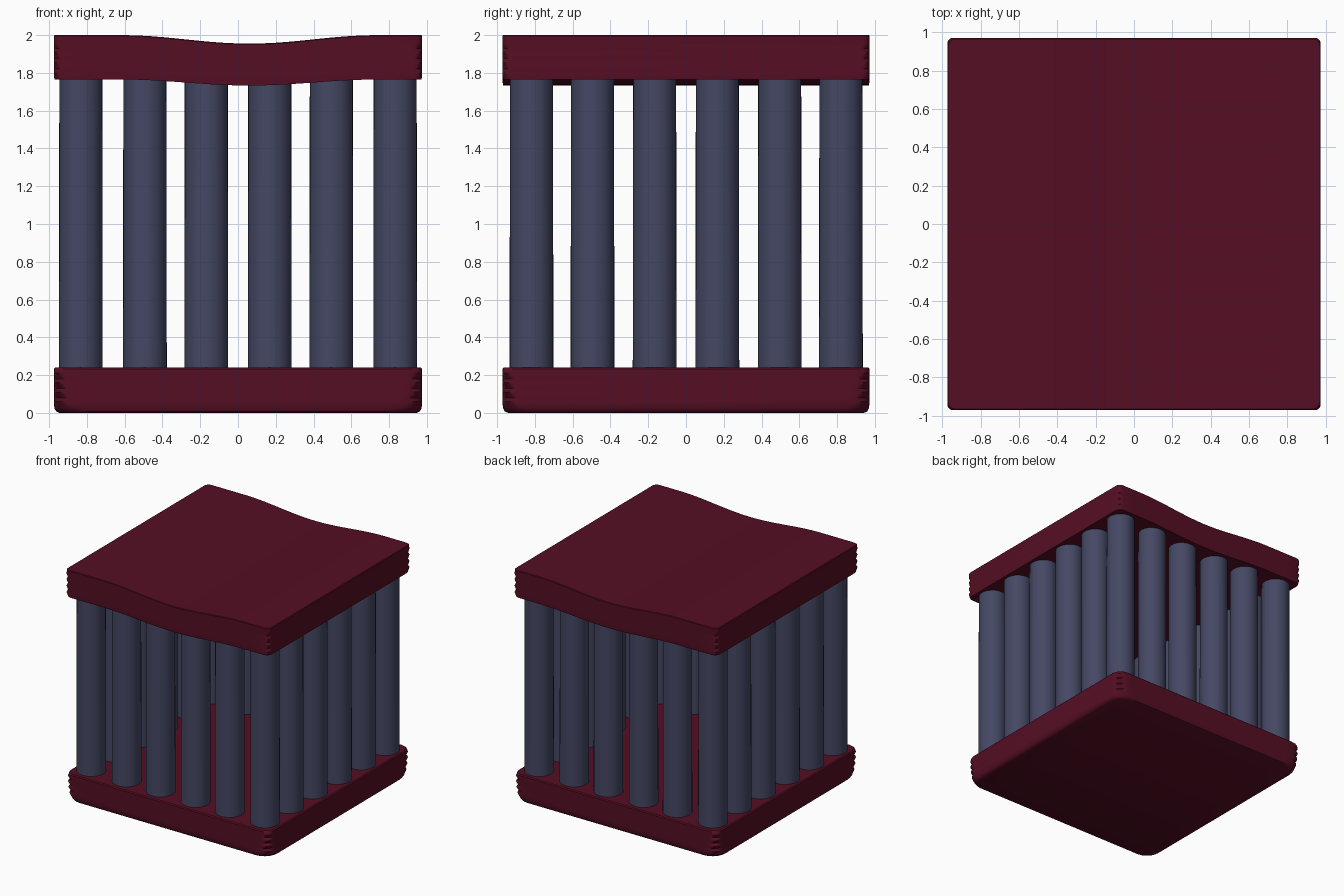
import bpy, bmesh, math

if "Cube" in bpy.data.objects:
    bpy.data.objects.remove(bpy.data.objects["Cube"])

def material(name, rgb):
    m = bpy.data.materials.new(name)
    m.diffuse_color = (*rgb, 1)
    m.use_nodes = True
    m.node_tree.nodes["Principled BSDF"].inputs["Base Color"].default_value = m.diffuse_color
    return m

maroon = material("dark maroon", (0.091, 0.0045, 0.0176))
slate = material("slate blue", (0.058, 0.064, 0.125))

HX, HY = 0.975, 0.972

def finish(bm, name, mat):
    bmesh.ops.recalc_face_normals(bm, faces=bm.faces)
    mesh = bpy.data.meshes.new(name)
    bm.to_mesh(mesh)
    bm.free()
    mesh.materials.append(mat)
    mesh.shade_smooth()
    mesh.set_sharp_from_angle(angle=math.radians(35))
    obj = bpy.data.objects.new(name, mesh)
    bpy.context.collection.objects.link(obj)
    return obj

def sag(x):
    # Smooth dip centred just right of the middle, 0..1
    t = (x - 0.06) / 0.68
    return 0.5 * (1 + math.cos(math.pi * t)) if abs(t) < 1 else 0.0

def half_outline(r, inset):
    # Points from -x to +x along the back half, with rounded corners
    hx, hy = HX - inset, HY - inset
    arc = [(math.cos(a), math.sin(a)) for a in (i * math.pi / 10 for i in range(6))]
    left = [(-hx + r - r * c, hy - r + r * s) for c, s in arc]
    n = 24
    mid = [(-0.8 + 1.6 * i / n, hy) for i in range(n + 1)]
    right = [(-x, y) for x, y in reversed(left)]
    return left + mid + right

def slab(name, levels, dip_low, dip_high):
    # levels: (height, corner radius, inset); stacked uneven outlines ridge the corners
    bm = bmesh.new()
    z0, z1 = levels[0][0], levels[-1][0]
    rings = []
    for z, r, inset in levels:
        f = (z - z0) / (z1 - z0)
        dip = dip_low + (dip_high - dip_low) * f
        half = half_outline(r, inset)
        back = [bm.verts.new((x, y, z - dip * sag(x))) for x, y in half]
        front = [bm.verts.new((x, -y, z - dip * sag(x))) for x, y in half]
        rings.append((back, front))
    for back, front in (rings[0], rings[-1]):
        for i in range(len(back) - 1):
            bm.faces.new((back[i], back[i + 1], front[i + 1], front[i]))
    for (b0, f0), (b1, f1) in zip(rings, rings[1:]):
        lo, hi = b0 + f0[::-1], b1 + f1[::-1]
        for i in range(len(lo)):
            j = (i + 1) % len(lo)
            bm.faces.new((lo[i], lo[j], hi[j], hi[i]))
    return finish(bm, name, maroon)

# Base slab with softened lower edge and ridged corners
slab("base_slab", [(0.0, 0.10, 0.03), (0.008, 0.12, 0.012), (0.025, 0.12, 0.003),
                   (0.06, 0.09, 0), (0.08, 0.12, 0), (0.11, 0.07, 0), (0.13, 0.11, 0),
                   (0.16, 0.06, 0), (0.18, 0.10, 0), (0.21, 0.06, 0),
                   (0.232, 0.08, 0), (0.24, 0.08, 0.008)], 0, 0)

# Roof slab sagging in the middle
slab("roof_slab", [(1.765, 0.05, 0.003), (1.80, 0.03, 0), (1.82, 0.06, 0),
                   (1.855, 0.03, 0), (1.875, 0.06, 0), (1.91, 0.03, 0),
                   (1.93, 0.06, 0), (1.96, 0.03, 0), (1.995, 0.04, 0),
                   (2.0, 0.04, 0.005)], 0.032, 0.045)

# Ring of round columns, six to a side
xs = (-0.832, -0.493, -0.168, 0.168, 0.494, 0.832)
ys = (-0.818, -0.495, -0.166, 0.166, 0.496, 0.82)
for i, x in enumerate(xs):
    for j, y in enumerate(ys):
        if i in (0, 5) or j in (0, 5):
            bm = bmesh.new()
            bmesh.ops.create_cone(bm, cap_ends=True, segments=32,
                                  radius1=0.116, radius2=0.114, depth=1.58)
            col = finish(bm, f"column_{i}_{j}", slate)
            col.location = (x, y, 1.0)
